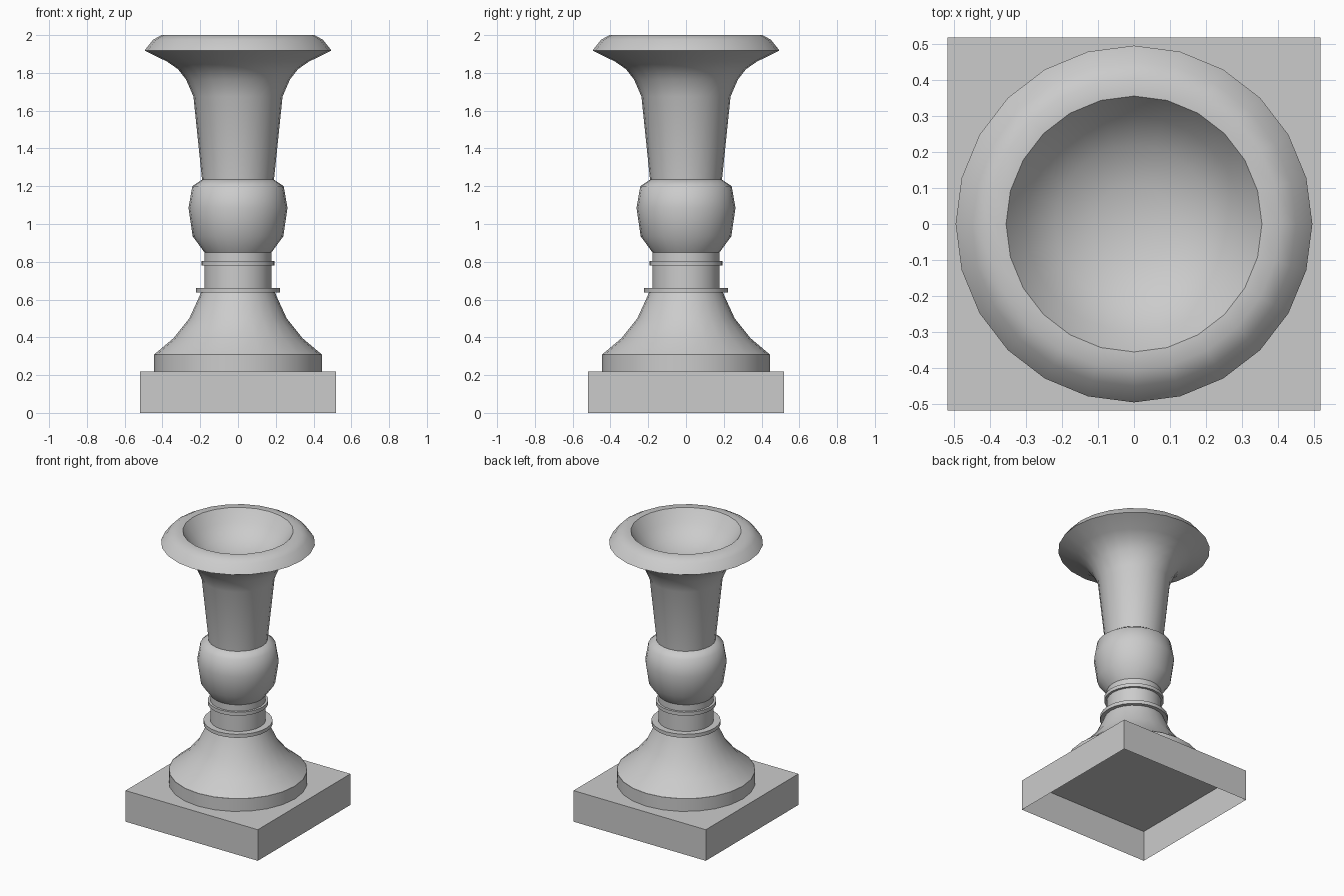
import bpy, bmesh
from math import sin, cos, tau, radians

cube = bpy.data.objects.get("Cube")
if cube:
    bpy.data.objects.remove(cube, do_unlink=True)

stone = bpy.data.materials.new("grey stone")
stone.use_nodes = True
GREY = (0.6, 0.6, 0.6, 1)
stone.diffuse_color = GREY
stone.node_tree.nodes["Principled BSDF"].inputs["Base Color"].default_value = GREY
SIDES = 24


def finish(name, bm):
    mesh = bpy.data.meshes.new(name)
    bm.to_mesh(mesh)
    bm.free()
    mesh.materials.append(stone)
    obj = bpy.data.objects.new(name, mesh)
    bpy.context.collection.objects.link(obj)
    return obj


def lathe(name, profile):
    """Turn (radius, height) points, bottom to top, around z."""
    bm = bmesh.new()
    rings = []
    for r, z in profile:
        if r == 0:
            rings.append([bm.verts.new((0, 0, z))] * SIDES)
        else:
            rings.append([bm.verts.new((r * cos(tau * i / SIDES), r * sin(tau * i / SIDES), z))
                          for i in range(SIDES)])
    for low, high in zip(rings, rings[1:]):
        for i in range(SIDES):
            j = (i + 1) % SIDES
            corners = [low[i], low[j], high[j], high[i]]
            bm.faces.new(list(dict.fromkeys(corners)))
    obj = finish(name, bm)
    bpy.ops.object.select_all(action='DESELECT')
    obj.select_set(True)
    bpy.context.view_layer.objects.active = obj
    bpy.ops.object.shade_smooth_by_angle(angle=radians(50))
    return obj


def disc(name, r, z0, z1):
    return lathe(name, [(0, z0), (r, z0), (r, z1), (0, z1)])


# Square plinth, hollow underneath
bm = bmesh.new()
bmesh.ops.create_cube(bm, size=1)
for v in bm.verts:
    v.co = (v.co.x * 1.036, v.co.y * 1.036, (v.co.z + 0.5) * 0.22)
bmesh.ops.delete(bm, geom=[f for f in bm.faces if f.normal.z < -0.5], context='FACES_ONLY')
finish("plinth", bm)

# Round foot and flared skirt
disc("foot_ring", 0.445, 0.218, 0.31)
lathe("skirt", [(0.443, 0.31), (0.342, 0.395), (0.258, 0.5), (0.21, 0.605), (0.195, 0.64)])

# Neck with two raised bands
disc("neck", 0.178, 0.63, 0.86)
disc("lower_band", 0.222, 0.637, 0.662)
disc("upper_band", 0.194, 0.78, 0.805)

# Swollen knop
lathe("knop", [(0, 0.85), (0.178, 0.85), (0.24, 0.935), (0.262, 1.085),
               (0.242, 1.2), (0.19, 1.235), (0, 1.235)])

# Flared vase with rolled lip and shallow bowl
lathe("vase", [(0.19, 1.23), (0.236, 1.675), (0.275, 1.765), (0.318, 1.82),
               (0.376, 1.86), (0.495, 1.918), (0.45, 1.975), (0.405, 2.0), (0.355, 2.0),
               (0.3, 1.92), (0.22, 1.85), (0.11, 1.81), (0, 1.8)])
